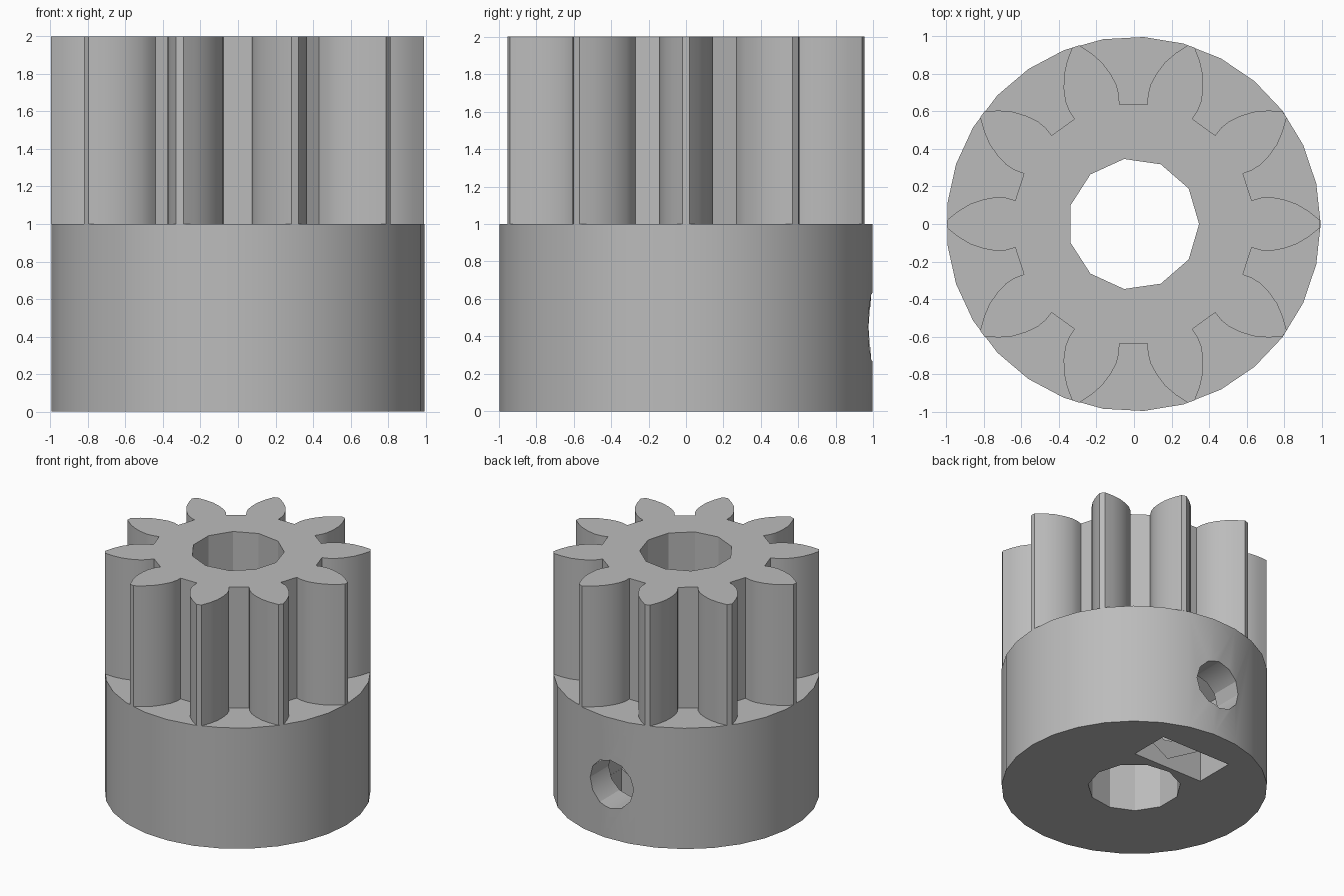
import bpy, bmesh
from math import cos, sin, pi, radians
from mathutils import Matrix, Vector

cube = bpy.data.objects.get("Cube")
if cube:
    bpy.data.objects.remove(cube)

TEETH = 10
CENTRE_X = -0.003

grey = bpy.data.materials.new("plain_grey")
grey.use_nodes = True
grey.diffuse_color = (0.5, 0.5, 0.5, 1)
grey.node_tree.nodes["Principled BSDF"].inputs["Base Color"].default_value = (0.5, 0.5, 0.5, 1)


def ring(radius, sides, start=0.0):
    return [(radius * cos(start + 2 * pi * i / sides),
             radius * sin(start + 2 * pi * i / sides)) for i in range(sides)]


def prism(name, outline, low, high, matrix=Matrix()):
    """Extrude a flat outline along its local z, then place it."""
    bm = bmesh.new()
    face = bm.faces.new([bm.verts.new((x, y, low)) for x, y in outline])
    top = bmesh.ops.extrude_face_region(bm, geom=[face])["geom"]
    moved = [v for v in top if isinstance(v, bmesh.types.BMVert)]
    bmesh.ops.translate(bm, verts=moved, vec=(0, 0, high - low))
    bmesh.ops.recalc_face_normals(bm, faces=bm.faces)
    bm.transform(Matrix.Translation((CENTRE_X, 0, 0)) @ matrix)
    mesh = bpy.data.meshes.new(name)
    bm.to_mesh(mesh)
    bm.free()
    mesh.materials.append(grey)
    obj = bpy.data.objects.new(name, mesh)
    bpy.context.collection.objects.link(obj)
    return obj


def cut(target, cutter):
    mod = target.modifiers.new("cut", 'BOOLEAN')
    mod.operation = 'DIFFERENCE'
    mod.solver = 'EXACT'
    mod.object = cutter
    bpy.context.view_layer.objects.active = target
    bpy.ops.object.modifier_apply(modifier=mod.name)
    bpy.data.objects.remove(cutter)


# Toothed section: one tooth flank, mirrored and repeated
flank = [(0.63, 0.126), (0.68, 0.14), (0.735, 0.143), (0.8, 0.131),
         (0.87, 0.107), (0.935, 0.068), (0.995, 0.02)]
tooth = [(x, -y) for x, y in flank] + flank[::-1]
outline = []
for i in range(TEETH):
    turn = Matrix.Rotation(2 * pi * i / TEETH, 2)
    outline += [tuple(turn @ Vector(p)) for p in tooth]
gear = prism("gear_teeth", outline, 1, 2)

# Round hub
hub = prism("hub", ring(0.998, 29), 0, 1)

# Shaft bore through both sections
for part in (gear, hub):
    cut(part, prism("bore_cutter", ring(0.35, 11), -0.1, 2.1))

# Nut slot open at the bottom, with a hexagonal pocket around the screw axis
facing_back = Matrix.Translation((0, 0, 0.45)) @ Matrix.Rotation(radians(-90), 4, 'X')
slot = [(-0.32, 0.39), (0.32, 0.39), (0.32, 0.72), (-0.32, 0.72)]
cut(hub, prism("slot_cutter", slot, -0.1, 0.45))
cut(hub, prism("nut_cutter", ring(0.37, 6, pi / 2), 0.36, 0.73, facing_back))

# Set screw hole from the back into the bore
cut(hub, prism("screw_cutter", ring(0.2, 12), 0, 1.1, facing_back))

# Smooth curved walls, sharp corners
for part in (gear, hub):
    bpy.ops.object.select_all(action='DESELECT')
    part.select_set(True)
    bpy.context.view_layer.objects.active = part
    bpy.ops.object.shade_smooth_by_angle(angle=radians(30))
